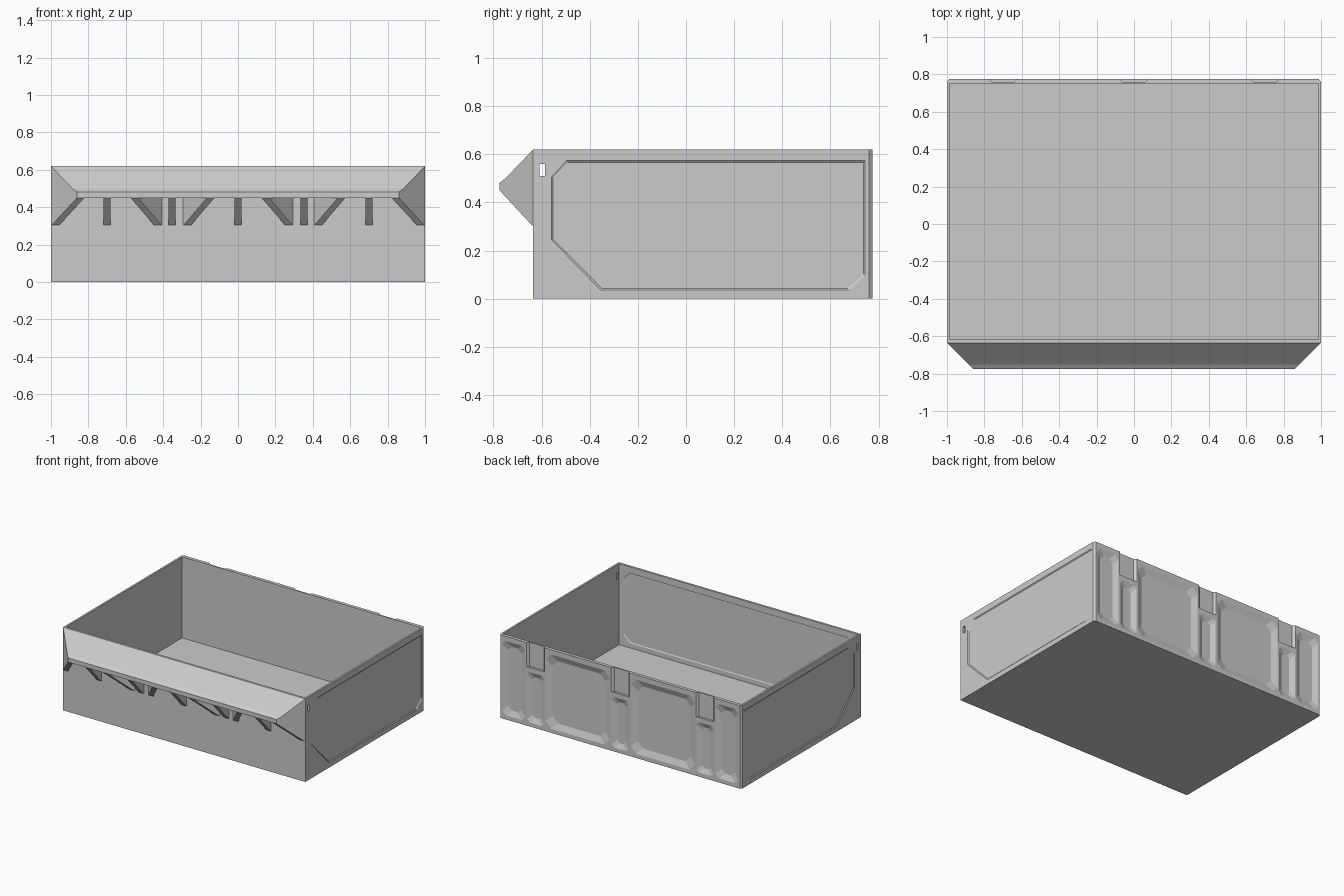
import bpy, bmesh

if "Cube" in bpy.data.objects:
    bpy.data.objects.remove(bpy.data.objects["Cube"])

def loft(bm, a, b):
    """Closed solid between two matching loops of 3D points."""
    va = [bm.verts.new(p) for p in a]
    vb = [bm.verts.new(p) for p in b]
    n = len(va)
    bm.faces.new(va)
    bm.faces.new(vb[::-1])
    for i in range(n):
        j = (i + 1) % n
        bm.faces.new((va[j], va[i], vb[i], vb[j]))

def make(name, pairs):
    bm = bmesh.new()
    for a, b in pairs:
        loft(bm, a, b)
    bmesh.ops.recalc_face_normals(bm, faces=bm.faces)
    me = bpy.data.meshes.new(name)
    bm.to_mesh(me)
    bm.free()
    ob = bpy.data.objects.new(name, me)
    bpy.context.collection.objects.link(ob)
    return ob

def box(x0, x1, y0, y1, z0, z1):
    r = [(x0, y0), (x1, y0), (x1, y1), (x0, y1)]
    return [(x, y, z0) for x, y in r], [(x, y, z1) for x, y in r]

def cut_rect(x0, x1, z0, z1, c):
    """Rectangle with clipped corners."""
    return [(x0 + c, z0), (x1 - c, z0), (x1, z0 + c), (x1, z1 - c),
            (x1 - c, z1), (x0 + c, z1), (x0, z1 - c), (x0, z0 + c)]

def pocket(x0, x1, z0, z1, c, w, y_out, y_in):
    """Recess with sloped walls; the loop widens slightly past the surface."""
    e = 0.002
    a = cut_rect(x0 - e, x1 + e, z0 - e, z1 + e, c)
    b = cut_rect(x0 + w, x1 - w, z0 + w, z1 - w, c)
    return [(x, y_out, z) for x, z in a], [(x, y_in, z) for x, z in b]

def carve(ob, name, pairs):
    cutter = make(name, pairs)
    cutter.hide_render = True
    m = ob.modifiers.new(name, 'BOOLEAN')
    m.operation = 'DIFFERENCE'
    m.solver = 'EXACT'
    m.object = cutter
    bpy.context.view_layer.update()
    dg = bpy.context.evaluated_depsgraph_get()
    me = bpy.data.meshes.new_from_object(ob.evaluated_get(dg))
    ob.modifiers.clear()
    ob.data = me
    bpy.data.objects.remove(cutter)

FRONT, BACK, TOP = -0.635, 0.775, 0.62

# Tray body with clipped back corners, hollowed from above
plan = [(-1, FRONT), (1, FRONT), (1, BACK - 0.015), (0.987, BACK),
        (-0.987, BACK), (-1, BACK - 0.015)]
body = make("tray_body", [([(x, y, 0) for x, y in plan], [(x, y, TOP) for x, y in plan])])
carve(body, "cavity", [box(-0.986, 0.986, FRONT + 0.017, 0.75, 0.015, 0.8)])

# Back pockets: narrow outer, wide inner and short ones under the notches
pockets = [pocket(s * 0.88 - 0.095, s * 0.88 + 0.095, 0.03, 0.585, 0.03, 0.04, 0.776, 0.758)
           for s in (-1, 1)]
pockets += [pocket(s * 0.352 - 0.265, s * 0.352 + 0.265, 0.03, 0.585, 0.045, 0.045, 0.776, 0.758)
            for s in (-1, 1)]
pockets += [pocket(x - 0.07, x + 0.07, 0.03, 0.405, 0.02, 0.035, 0.776, 0.758)
            for x in (-0.7, 0, 0.7)]
carve(body, "back_pockets", pockets)

# Back notches open at the rim
notches = []
for x in (-0.7, 0, 0.7):
    outline = [(x - 0.08, 0.78), (x - 0.06, 0.759), (x + 0.06, 0.759), (x + 0.08, 0.78)]
    notches.append(([(u, v, 0.44) for u, v in outline], [(u, v, 0.7) for u, v in outline]))
carve(body, "back_notches", notches)

# Side panels: clipped outline, shallow recess
side = [(-0.56, 0.51), (-0.5, 0.575), (0.745, 0.575), (0.745, 0.095),
        (0.68, 0.035), (-0.355, 0.035), (-0.56, 0.245)]
inner = [(0.09 + (y - 0.09) * 0.988, 0.305 + (z - 0.305) * 0.97) for y, z in side]
carve(body, "side_panels", [([(s * 1.001, y, z) for y, z in side],
                             [(s * 0.995, y, z) for y, z in inner]) for s in (-1, 1)])

# Slots through both sides
carve(body, "side_slots", [box(-1.1, 1.1, -0.608, -0.586, 0.51, 0.56)])

# Inner front wall panel
carve(body, "front_panel", [pocket(-0.95, 0.95, 0.05, 0.575, 0.05, 0.006, -0.617, -0.622)])

# Sloped front lip with mitred ends
profile = [(FRONT, 0.62), (-0.75, 0.5), (-0.775, 0.482), (-0.775, 0.45),
           (-0.755, 0.45), (-0.745, 0.475), (FRONT, 0.59)]
half = lambda y: 1 + (y - FRONT)
make("front_lip", [([(-half(y), y, z) for y, z in profile],
                    [(half(y), y, z) for y, z in profile])])

# Lip supports: end plates, diagonal ribs and straight ribs
def rib(x_wall, x_front, w):
    pr = [(FRONT, 0.305), (-0.64, 0.305), (-0.774, 0.45), (-0.774, 0.475), (FRONT, 0.605)]
    xs = [x_wall + (x_front - x_wall) * (FRONT - y) / 0.14 for y, z in pr]
    return tuple([(x + d * w / 2, y, z) for x, (y, z) in zip(xs, pr)] for d in (-1, 1))

make("lip_end_plates", [rib(s * 0.98, s * 0.84, 0.04) for s in (-1, 1)])
make("lip_diagonal_ribs", [rib(s * a, s * b, 0.04) for s in (-1, 1)
                           for a, b in ((0.425, 0.555), (0.275, 0.145))])
make("lip_straight_ribs", [rib(x, x, 0.038) for x in (-0.7, -0.352, 0, 0.352, 0.7)])
